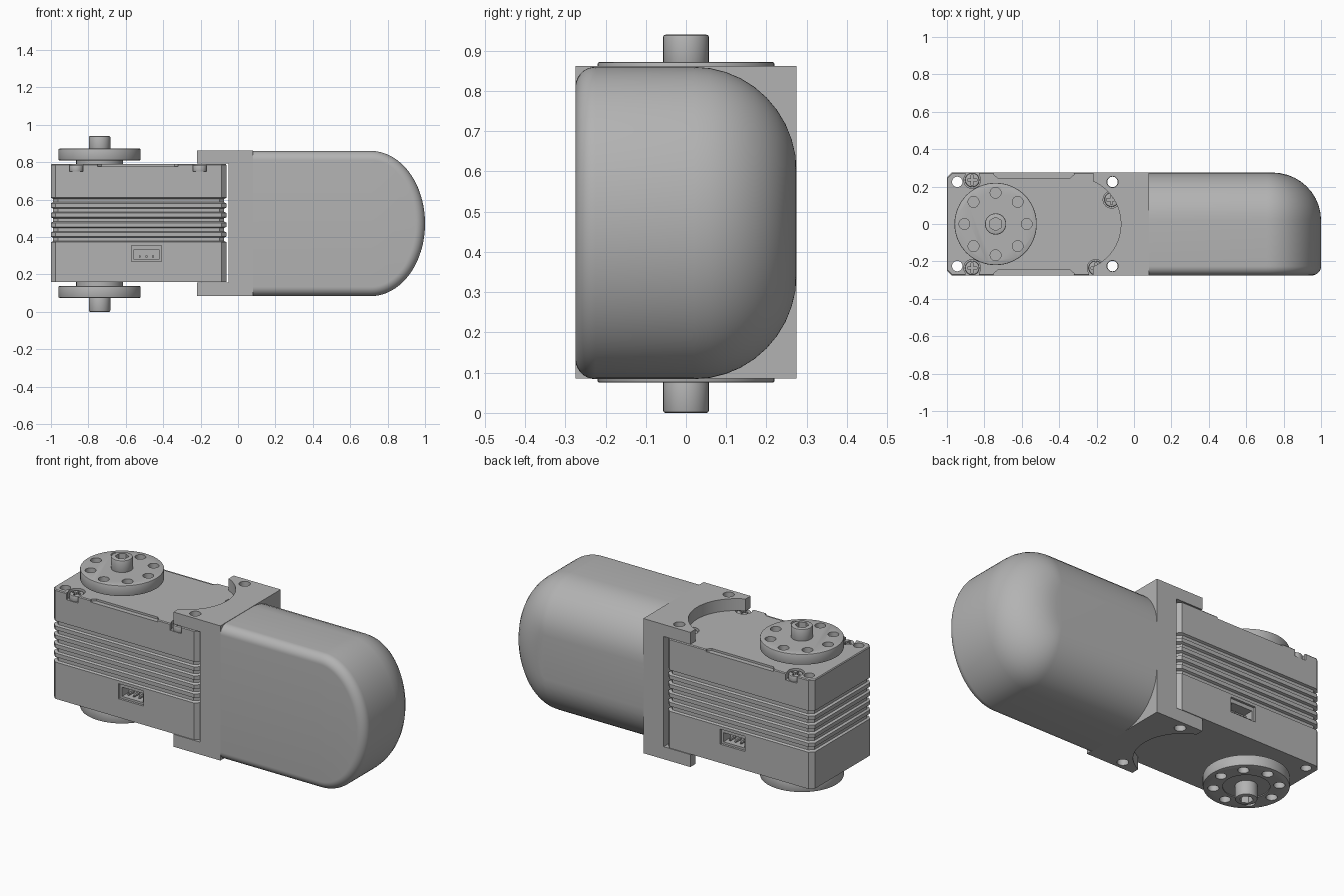
import bpy, bmesh, math
from mathutils import Matrix

if "Cube" in bpy.data.objects:
    bpy.data.objects.remove(bpy.data.objects["Cube"])

GREY = (0.45, 0.45, 0.45, 1)
grey = bpy.data.materials.new("plain grey")
grey.use_nodes = True
grey.diffuse_color = GREY
grey.node_tree.nodes["Principled BSDF"].inputs["Base Color"].default_value = GREY

HORN_X = -0.74
MID_Z = 0.472


def finish(name, bm):
    bmesh.ops.recalc_face_normals(bm, faces=bm.faces)
    me = bpy.data.meshes.new(name)
    bm.to_mesh(me)
    bm.free()
    me.materials.append(grey)
    ob = bpy.data.objects.new(name, me)
    bpy.context.collection.objects.link(ob)
    return ob


def loft(name, rings):
    """Skin closed rings of equal length and cap both ends."""
    bm = bmesh.new()
    rows = [[bm.verts.new(p) for p in ring] for ring in rings]
    n = len(rows[0])
    for a, b in zip(rows, rows[1:]):
        for i in range(n):
            j = (i + 1) % n
            bm.faces.new((a[i], a[j], b[j], b[i]))
    bm.faces.new(rows[0])
    bm.faces.new(rows[-1])
    return finish(name, bm)


def box(name, x, y, z):
    return loft(name, [[(x[0], y[0], h), (x[1], y[0], h),
                        (x[1], y[1], h), (x[0], y[1], h)] for h in z])


def cylinders(name, spots, r, z, sides=32, edge=0.0):
    """Upright cylinders, optionally with bevelled rims."""
    bm = bmesh.new()
    for x, y in spots:
        bmesh.ops.create_cone(bm, cap_ends=True, segments=sides, radius1=r, radius2=r,
                              depth=z[1] - z[0],
                              matrix=Matrix.Translation((x, y, (z[0] + z[1]) / 2)))
    if edge:
        rims = [e for e in bm.edges if abs(e.verts[0].co.z - e.verts[1].co.z) < 1e-5]
        bmesh.ops.bevel(bm, geom=rims, offset=edge, segments=2, affect='EDGES', profile=0.5)
    return finish(name, bm)


def cut(ob, *cutters):
    for c in cutters:
        c.hide_render = True
        m = ob.modifiers.new("cut", 'BOOLEAN')
        m.operation, m.solver, m.object = 'DIFFERENCE', 'EXACT', c
    bpy.context.view_layer.update()
    me = bpy.data.meshes.new_from_object(
        ob.evaluated_get(bpy.context.evaluated_depsgraph_get()))
    ob.modifiers.clear()
    ob.data = me
    for c in cutters:
        bpy.data.objects.remove(c)


# Servo case: chamfered block with cooling grooves
def case_ring(z, d):
    x0, x1, y, c = -1 + d, -0.062 - d, 0.275 - d, 0.025
    pts = [(x0 + c, -y), (x1 - c, -y), (x1, c - y), (x1, y - c),
           (x1 - c, y), (x0 + c, y), (x0, y - c), (x0, c - y)]
    return [(px, py, z) for px, py in pts]


rings = [case_ring(0.16, 0)]
for i in range(5):
    a = 0.372 + 0.052 * i
    rings += [case_ring(a + h, d) for h, d in ((0, 0), (0.006, 0.012), (0.024, 0.012), (0.03, 0))]
rings += [case_ring(0.785, 0), case_ring(0.79, 0.004)]
case = loft("servo_case", rings)

screws = [(-0.865, -0.235), (-0.865, 0.235), (-0.205, -0.235), (-0.12, 0.13)]
cutters = [cylinders("c", [(x, y) for x in (-0.945, -0.115) for y in (-0.225, 0.225)],
                     0.028, (0, 1), 24),
           cylinders("c", screws, 0.045, (0.75, 0.9))]
for x, y in screws[:3]:
    s = math.copysign(1, y)
    cutters.append(box("c", (x - 0.036, x + 0.036), sorted((y, s * 0.3)), (0.751, 0.9)))
for s in (-1, 1):
    # Shallow ledge along the lid edge and a cable socket, on both sides
    cutters.append(loft("c", [[(-0.75, s * 0.3, h), (-0.32, s * 0.3, h), (-0.32, s * 0.265, h),
                               (-0.34, s * 0.247, h), (-0.73, s * 0.247, h),
                               (-0.75, s * 0.265, h)] for h in (0.778, 0.85)]))
    cutters.append(box("c", (-0.57, -0.41), sorted((s * 0.262, s * 0.3)), (0.268, 0.355)))
    cutters.append(box("c", (-0.557, -0.423), sorted((s * 0.2, s * 0.29)), (0.28, 0.333)))
cut(case, *cutters)

# Socket pins
for side, s in (("front", -1), ("back", 1)):
    for i in range(3):
        x = -0.525 + 0.035 * i
        box(f"{side}_socket_pin_{i + 1}", (x - 0.005, x + 0.005),
            sorted((s * 0.195, s * 0.25)), (0.29, 0.3))

# Cross-head lid screws
for i, (x, y) in enumerate(screws):
    head = cylinders(f"lid_screw_{i + 1}", [(x, y)], 0.038, (0.745, 0.783), 24, 0.006)
    cut(head, box("c", (x - 0.006, x + 0.006), (y - 0.026, y + 0.026), (0.765, 0.8)),
        box("c", (x - 0.026, x + 0.026), (y - 0.006, y + 0.006), (0.765, 0.8)))

# Output horns with bolt holes, bosses and centre bolts
bolt_circle = [(HORN_X + 0.167 * math.cos(k * math.pi / 4), 0.167 * math.sin(k * math.pi / 4))
               for k in range(8)]
centre = [(HORN_X, 0)]
for name, disc, boss, bolt, socket in (
        ("top", (0.81, 0.872), (0.785, 0.815), (0.86, 0.94), (0.9, 1)),
        ("bottom", (0.075, 0.137), (0.132, 0.165), (0, 0.09), (-0.1, 0.04))):
    horn = cylinders(name + "_horn", centre, 0.22, disc, 64, 0.005)
    cut(horn, cylinders("c", bolt_circle, 0.029, (disc[0] - 0.1, disc[1] + 0.1), 24))
    cylinders(name + "_horn_boss", centre, 0.125, boss, 48)
    pin = cylinders(name + "_horn_bolt", centre, 0.057, bolt, 32, 0.006)
    cut(pin, cylinders("c", centre, 0.036, socket, 6))
cut(bpy.data.objects["bottom_horn"], cylinders("c", centre, 0.12, (0, 0.08), 48))

# Bracket: C-shaped clamp with round clearance in its plates
bracket = box("bracket", (-0.22, 0.08), (-0.275, 0.275), (0.085, 0.862))
cut(bracket, box("c", (-0.4, -0.05), (-0.4, 0.4), (0.157, 0.793)),
    cylinders("c", [(-0.32, 0)], 0.25, (-0.1, 1.1), 64),
    cylinders("c", [(-0.115, -0.225), (-0.115, 0.225)], 0.03, (-0.1, 1.1), 24))


# Fingertip: D-shaped outline, small front fillet and large back fillet
def tip_ring(y, d):
    h, end = 0.388 - d, 1 - d
    rx = max(0.29 - d, 0.035)
    arc = [(end - rx + rx * math.cos(t), y, MID_Z + h * math.sin(t))
           for t in (math.pi * (k / 48 - 0.5) for k in range(49))]
    return [(0.075, y, MID_Z - h)] + arc + [(0.075, y, MID_Z + h)]


quarter = [k * math.pi / 20 for k in range(11)]
rings = [tip_ring(-0.225 - 0.05 * math.cos(t), 0.05 * (1 - math.sin(t))) for t in quarter]
rings += [tip_ring(0.02 + 0.255 * math.sin(t), 0.26 * (1 - math.cos(t))) for t in quarter]
loft("fingertip", rings)

# Smooth shading with sharp edges kept
for ob in bpy.context.collection.objects:
    if ob.type == 'MESH' and grey.name in ob.data.materials:
        ob.data.shade_smooth()
        ob.data.set_sharp_from_angle(angle=math.radians(30))
